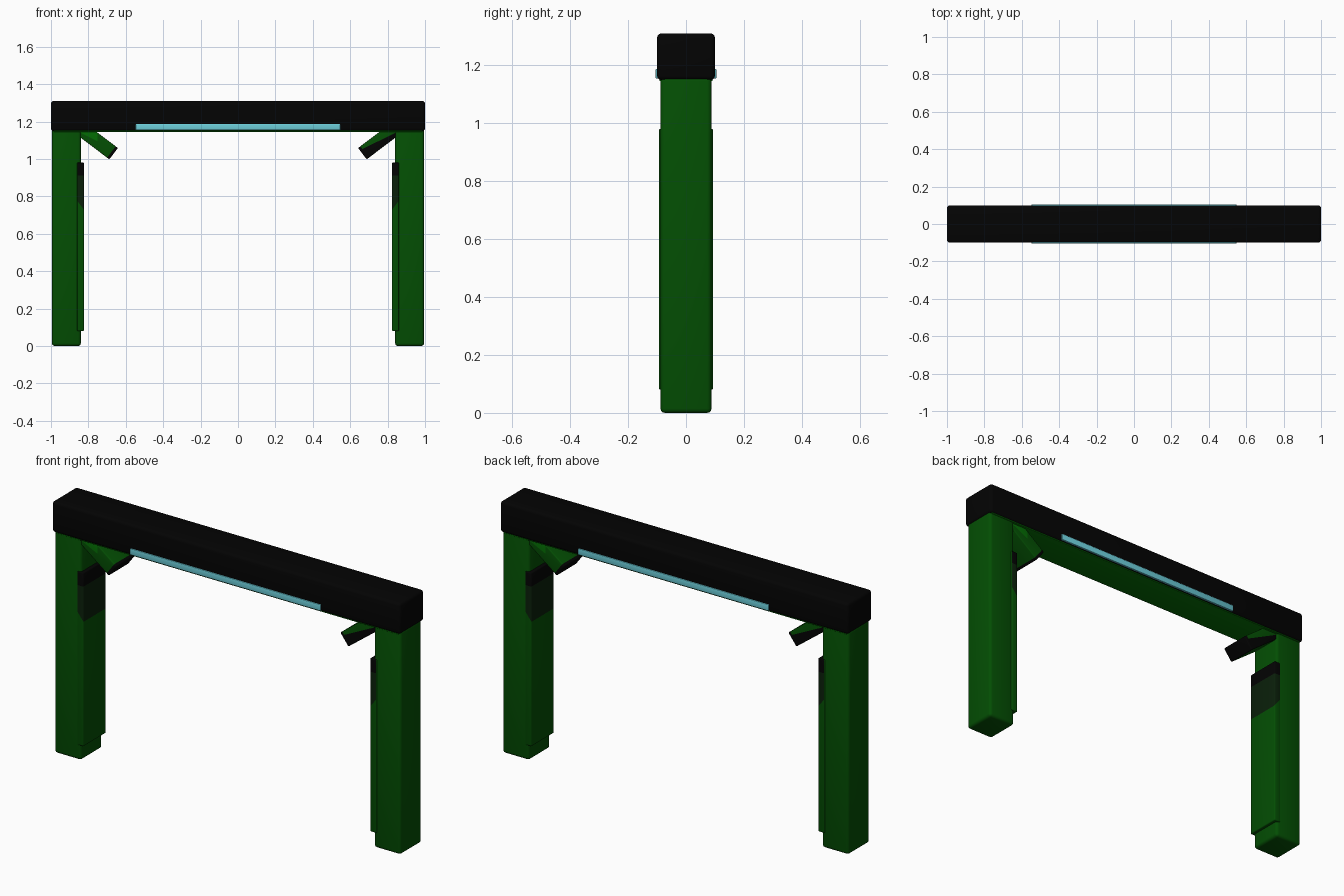
import bpy, bmesh, math
from mathutils import Matrix, Vector

old = bpy.data.objects.get("Cube")
if old:
    bpy.data.objects.remove(old, do_unlink=True)


def make_material(name, rgb):
    m = bpy.data.materials.new(name)
    m.use_nodes = True
    m.diffuse_color = (*rgb, 1)
    m.node_tree.nodes["Principled BSDF"].inputs["Base Color"].default_value = (*rgb, 1)
    return m


GREEN = make_material("green paint", (0.001, 0.078, 0.001))
BRIGHT = make_material("bright green", (0.001, 0.15, 0.001))
SMOKE = make_material("smoky green", (0.003, 0.014, 0.003))
BLACK = make_material("black", (0.001, 0.001, 0.001))
CYAN = make_material("pale cyan", (0.15, 0.61, 0.69))


def box(name, lo, hi, mats, bevel, cuts=(), rule=None, place=None, turn=0):
    """Box with rounded edges, cut along planes and coloured by a rule."""
    lo, hi = Vector(lo), Vector(hi)
    bm = bmesh.new()
    bmesh.ops.create_cube(bm, size=1)
    for v in bm.verts:
        v.co = (lo + hi) / 2 + v.co * (hi - lo)
    bmesh.ops.bevel(bm, geom=bm.edges[:], offset=bevel, segments=3,
                    profile=0.5, affect='EDGES', clamp_overlap=True)
    if place:
        bm.transform(place)
    for co, no in cuts:
        bmesh.ops.bisect_plane(bm, geom=bm.verts[:] + bm.edges[:] + bm.faces[:],
                               plane_co=co, plane_no=no)
    bm.normal_update()
    if rule:
        for f in bm.faces:
            f.material_index = rule(f.calc_center_median(), f.normal)
    bm.transform(Matrix.Rotation(turn, 4, 'Z'))
    mesh = bpy.data.meshes.new(name)
    bm.to_mesh(mesh)
    bm.free()
    for m in mats:
        mesh.materials.append(m)
    ob = bpy.data.objects.new(name, mesh)
    bpy.context.collection.objects.link(ob)
    bpy.ops.object.select_all(action='DESELECT')
    ob.select_set(True)
    bpy.context.view_layer.objects.active = ob
    bpy.ops.object.shade_smooth_by_angle(angle=math.radians(35))


def beyond(point, plane):
    return (point - plane[0]).dot(plane[1]) > 0


# Top beam with its green underside
box("top_beam", (-1, -0.1, 1.149), (1, 0.1, 1.31), [BLACK], 0.015)
box("beam_underside", (-0.985, -0.092, 1.145), (0.985, 0.092, 1.154), [BRIGHT], 0.002)

# Glowing strips along both lower beam edges
for side, name in ((-1, "front_light_strip"), (1, "back_light_strip")):
    ys = sorted((side * 0.09, side * 0.105))
    box(name, (-0.547, ys[0], 1.154), (0.547, ys[1], 1.187), [CYAN], 0.003)

# Inner panel: black top, smoky window with a slanted lower edge, green below
panel_top = (Vector((0.84, 0, 0.91)), Vector((0, 0, 1)))
panel_slant = (Vector((0.84, 0, 0.75)), Vector((-0.8, 0, 0.6)))


def panel_rule(c, n):
    if n.x > 0.3:
        return 0
    if beyond(c, panel_top):
        return 2
    return 1 if beyond(c, panel_slant) else 0


# Brace: black end cap and black front with a green wedge, bright patch behind
slope = Matrix.Translation((0.665, 0, 1.028)) @ Matrix.Rotation(math.radians(-37), 4, 'Y')
brace_wedge = (Vector((0.70, 0, 1.07)), Vector((-0.44, 0, 0.9)))
brace_cap = (slope @ Vector((0.015, 0, 0)), Vector((-0.8, 0, -0.6)))
brace_patch = (Vector((0.75, 0, 1.1)), Vector((1, 0, 0)))


def brace_rule(c, n):
    if beyond(c, brace_cap):
        return 2
    wedge = beyond(c, brace_wedge)
    if n.y < -0.6:
        return 0 if wedge else 2
    return 1 if n.y > 0.6 and wedge and beyond(c, brace_patch) else 0


# Leg, inner panel and tilted brace on each end, the second turned half round
for side, turn in (("left", 0), ("right", math.pi)):
    box(side + "_leg", (0.84, -0.088, 0), (0.995, 0.088, 1.16), [GREEN], 0.015, turn=turn)
    box(side + "_inner_panel", (0.823, -0.093, 0.08), (0.86, 0.093, 0.98),
        [GREEN, SMOKE, BLACK], 0.005, [panel_top, panel_slant], panel_rule, turn=turn)
    box(side + "_brace", (0, -0.08, -0.038), (0.27, 0.08, 0.038), [GREEN, BRIGHT, BLACK],
        0.005, [brace_wedge, brace_cap, brace_patch], brace_rule, slope, turn)
